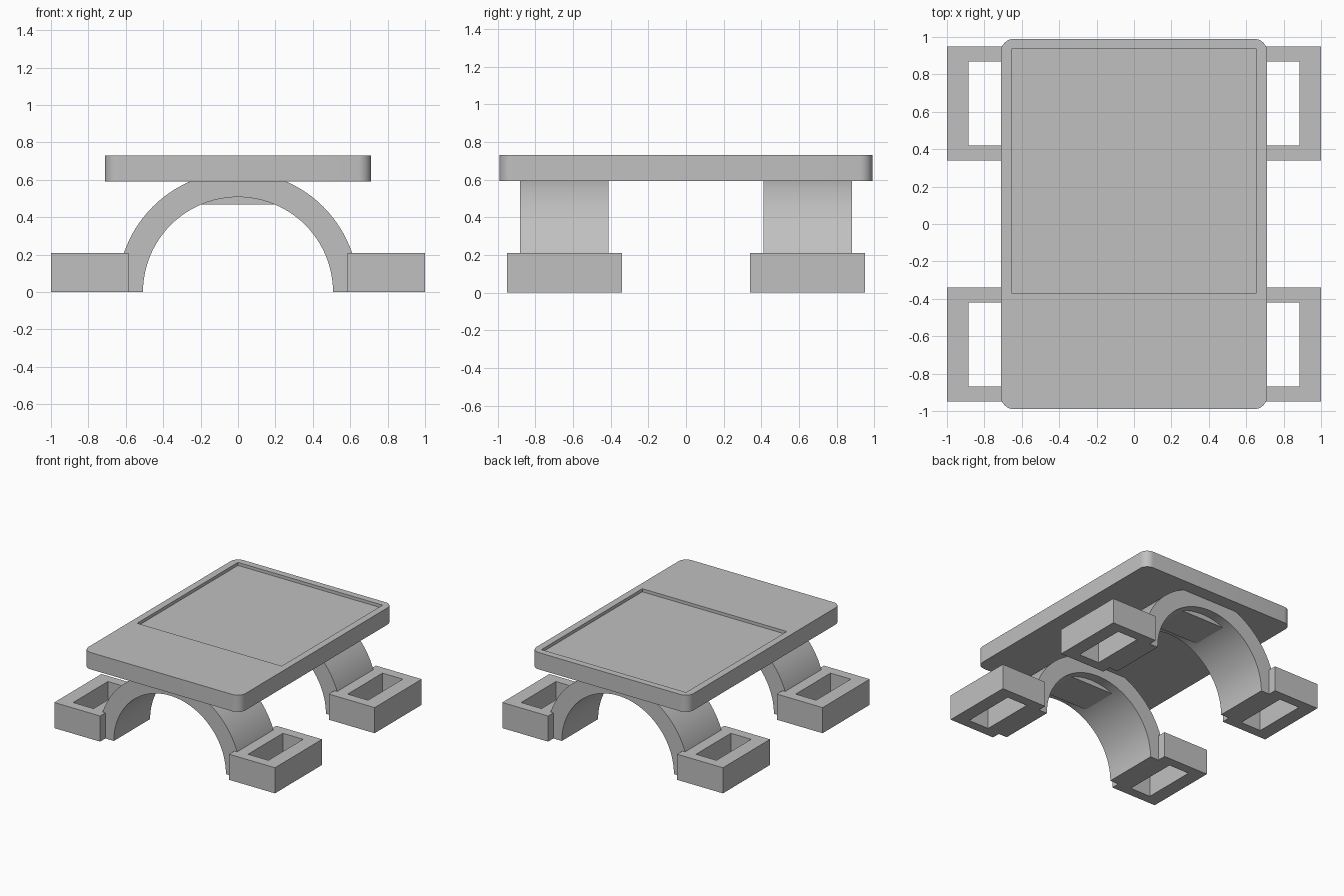
import bpy
import bmesh
from math import pi, cos, sin

cube = bpy.data.objects.get("Cube")
if cube:
    bpy.data.objects.remove(cube, do_unlink=True)

grey = bpy.data.materials.new("light grey")
grey.use_nodes = True
colour = (0.53, 0.53, 0.53, 1)
grey.diffuse_color = colour
grey.node_tree.nodes["Principled BSDF"].inputs["Base Color"].default_value = colour


def arc(cx, cy, r, start, end, steps):
    """Points along a circular arc."""
    angles = [start + (end - start) * i / steps for i in range(steps + 1)]
    return [(cx + r * cos(a), cy + r * sin(a)) for a in angles]


def prism(name, outline, lo, hi, upright=False):
    """Extrude an outline along z, or along y when upright."""
    bm = bmesh.new()
    verts = [bm.verts.new((a, lo, b) if upright else (a, b, lo)) for a, b in outline]
    face = bm.faces.new(verts)
    new = bmesh.ops.extrude_face_region(bm, geom=[face])["geom"]
    shift = (0, hi - lo, 0) if upright else (0, 0, hi - lo)
    bmesh.ops.translate(bm, vec=shift, verts=[v for v in new if isinstance(v, bmesh.types.BMVert)])
    bmesh.ops.recalc_face_normals(bm, faces=bm.faces)
    mesh = bpy.data.meshes.new(name)
    bm.to_mesh(mesh)
    bm.free()
    mesh.materials.append(grey)
    obj = bpy.data.objects.new(name, mesh)
    bpy.context.collection.objects.link(obj)
    return obj


def box(name, x, y, z):
    return prism(name, [(x[0], y[0]), (x[1], y[0]), (x[1], y[1]), (x[0], y[1])], *z)


def select(obj):
    bpy.ops.object.select_all(action="DESELECT")
    obj.select_set(True)
    bpy.context.view_layer.objects.active = obj


def cut(obj, cutter):
    """Subtract the cutter and remove it."""
    mod = obj.modifiers.new("cut", "BOOLEAN")
    mod.operation = "DIFFERENCE"
    mod.solver = "EXACT"
    mod.object = cutter
    select(obj)
    bpy.ops.object.modifier_apply(modifier=mod.name)
    bpy.data.objects.remove(cutter, do_unlink=True)


def smooth(obj):
    select(obj)
    bpy.ops.object.shade_smooth_by_angle(angle=pi / 6)


# Deck slab with rounded corners and a shallow recessed tray
W, L, R = 0.712, 0.99, 0.07
corners = [(1, 1), (-1, 1), (-1, -1), (1, -1)]
outline = []
for i, (sx, sy) in enumerate(corners):
    outline += arc(sx * (W - R), sy * (L - R), R, i * pi / 2, (i + 1) * pi / 2, 8)
deck = prism("deck", outline, 0.592, 0.73)
cut(deck, box("tray_cutter", (-0.655, 0.655), (-0.37, 0.935), (0.705, 0.8)))
smooth(deck)

for end, sy in (("front", -1), ("back", 1)):
    y = sorted((sy * 0.412, sy * 0.882))

    # Half-round arch carrying the deck
    ring = arc(0, 0, 0.645, 0, pi, 48) + arc(0, 0, 0.508, pi, 0, 48)
    smooth(prism(end + "_arch", ring, *y, upright=True))

    # Flat-bottomed block set back under the crown of the arch
    box(end + "_crown_block", (-0.2, 0.2), (y[0] + 0.08, y[1] - 0.08), (0.467, 0.6))

    # Hollow rectangular feet on both sides
    for side, sx in (("left", 1), ("right", -1)):
        foot = box(f"{end}_{side}_foot", sorted((sx * 0.585, sx)),
                   sorted((sy * 0.34, sy * 0.95)), (0, 0.21))
        cut(foot, box("foot_cutter", sorted((sx * 0.7, sx * 0.885)),
                      sorted((sy * 0.42, sy * 0.87)), (-0.1, 0.3)))
